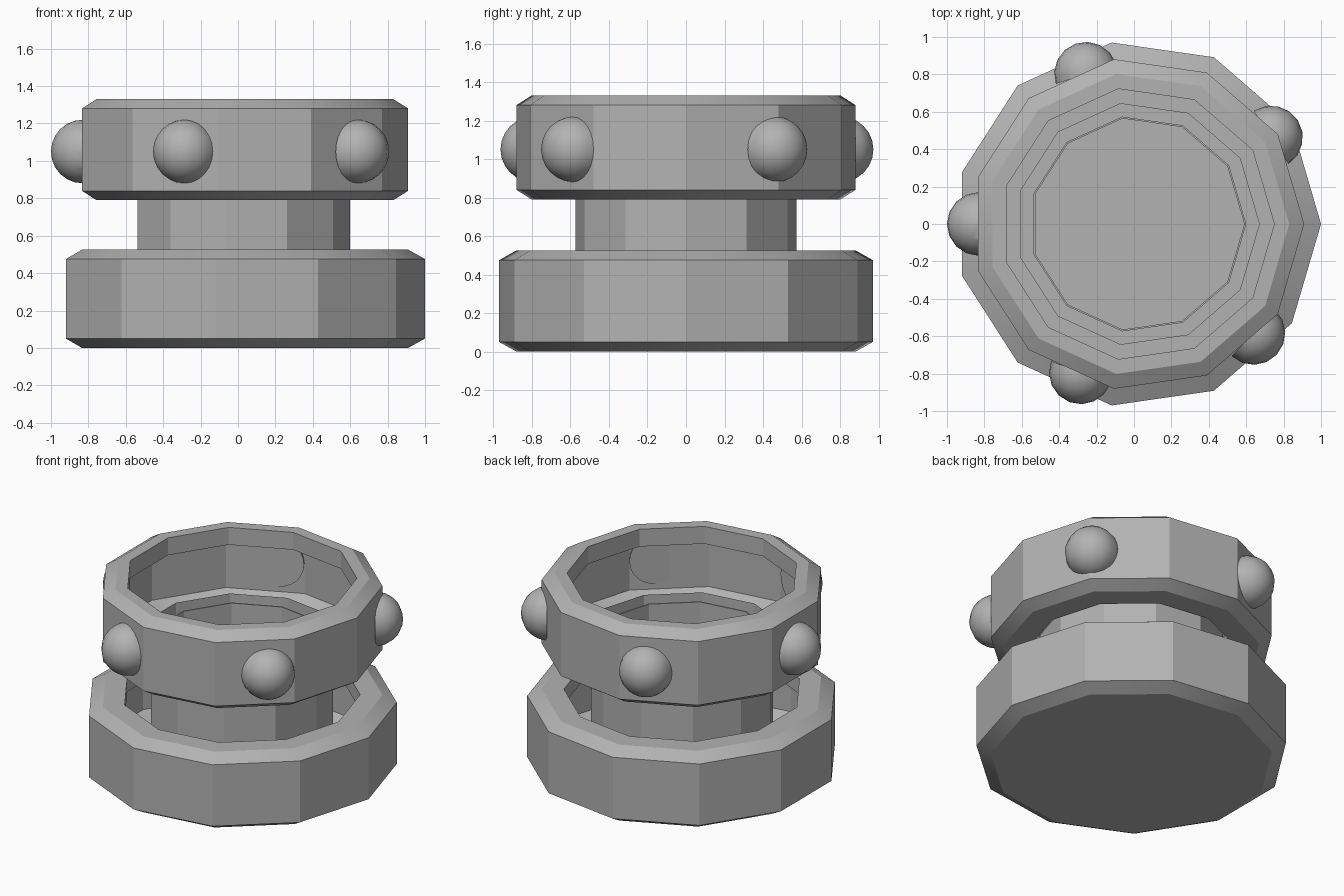
import bpy, bmesh
from math import cos, sin, pi, radians
from mathutils import Matrix

if "Cube" in bpy.data.objects:
    bpy.data.objects.remove(bpy.data.objects["Cube"])

CX = 0.02      # shared axis of the turned parts
SIDES = 11

grey = bpy.data.materials.new("mid_grey")
grey.diffuse_color = (0.45, 0.45, 0.45, 1)
grey.use_nodes = True
grey.node_tree.nodes["Principled BSDF"].inputs["Base Color"].default_value = grey.diffuse_color


def finish(name, bm):
    bmesh.ops.recalc_face_normals(bm, faces=bm.faces)
    me = bpy.data.meshes.new(name)
    bm.to_mesh(me)
    bm.free()
    me.materials.append(grey)
    ob = bpy.data.objects.new(name, me)
    bpy.context.collection.objects.link(ob)
    bpy.ops.object.select_all(action='DESELECT')
    ob.select_set(True)
    bpy.context.view_layer.objects.active = ob
    bpy.ops.object.shade_smooth_by_angle(angle=radians(30))
    return ob


def lathe(name, profile, closed=False, floor=False):
    """Turn an (r, z) profile into an eleven-sided part."""
    bm = bmesh.new()
    rings = [[bm.verts.new((CX + r * cos(2 * pi * i / SIDES),
                            r * sin(2 * pi * i / SIDES), z))
              for i in range(SIDES)] for r, z in profile]
    pairs = list(zip(rings, rings[1:]))
    if closed:
        pairs.append((rings[-1], rings[0]))
    for a, b in pairs:
        for i in range(SIDES):
            j = (i + 1) % SIDES
            bm.faces.new((a[i], a[j], b[j], b[i]))
    if floor:
        bm.faces.new(rings[0])
    return finish(name, bm)


# hollow base: closed bottom, inward lip at the top
lathe("base", [(0.89, 0), (0.98, 0.05), (0.98, 0.475), (0.89, 0.525),
               (0.75, 0.525), (0.75, 0.42)], floor=True)

# thin-walled neck
lathe("neck", [(0.58, 0.08), (0.58, 0.88), (0.57, 0.88), (0.57, 0.08)],
      closed=True)

# hollow upper ring with chamfered rims and inward lips
lathe("upper_ring", [(0.65, 0.91), (0.65, 0.79), (0.81, 0.79), (0.89, 0.84),
                     (0.89, 1.28), (0.81, 1.33), (0.73, 1.33), (0.73, 1.21)])

# flat-backed domed studs around the upper ring
for n, deg in enumerate([180, 109, 33, -43.3, -111]):
    a = radians(deg)
    bm = bmesh.new()
    bmesh.ops.create_uvsphere(bm, u_segments=16, v_segments=12, radius=0.17)
    cut = bmesh.ops.bisect_plane(bm, geom=bm.verts[:] + bm.edges[:] + bm.faces[:],
                                 plane_co=(0, 0, 0), plane_no=(1, 0, 0),
                                 clear_inner=True)
    rim = [e for e in bm.edges if e.is_boundary]
    bmesh.ops.holes_fill(bm, edges=rim)
    place = (Matrix.Translation((CX + 0.85 * cos(a), 0.85 * sin(a), 1.05))
             @ Matrix.Rotation(a, 4, 'Z'))
    bmesh.ops.transform(bm, matrix=place, verts=bm.verts)
    finish(f"stud_{n + 1}", bm)
